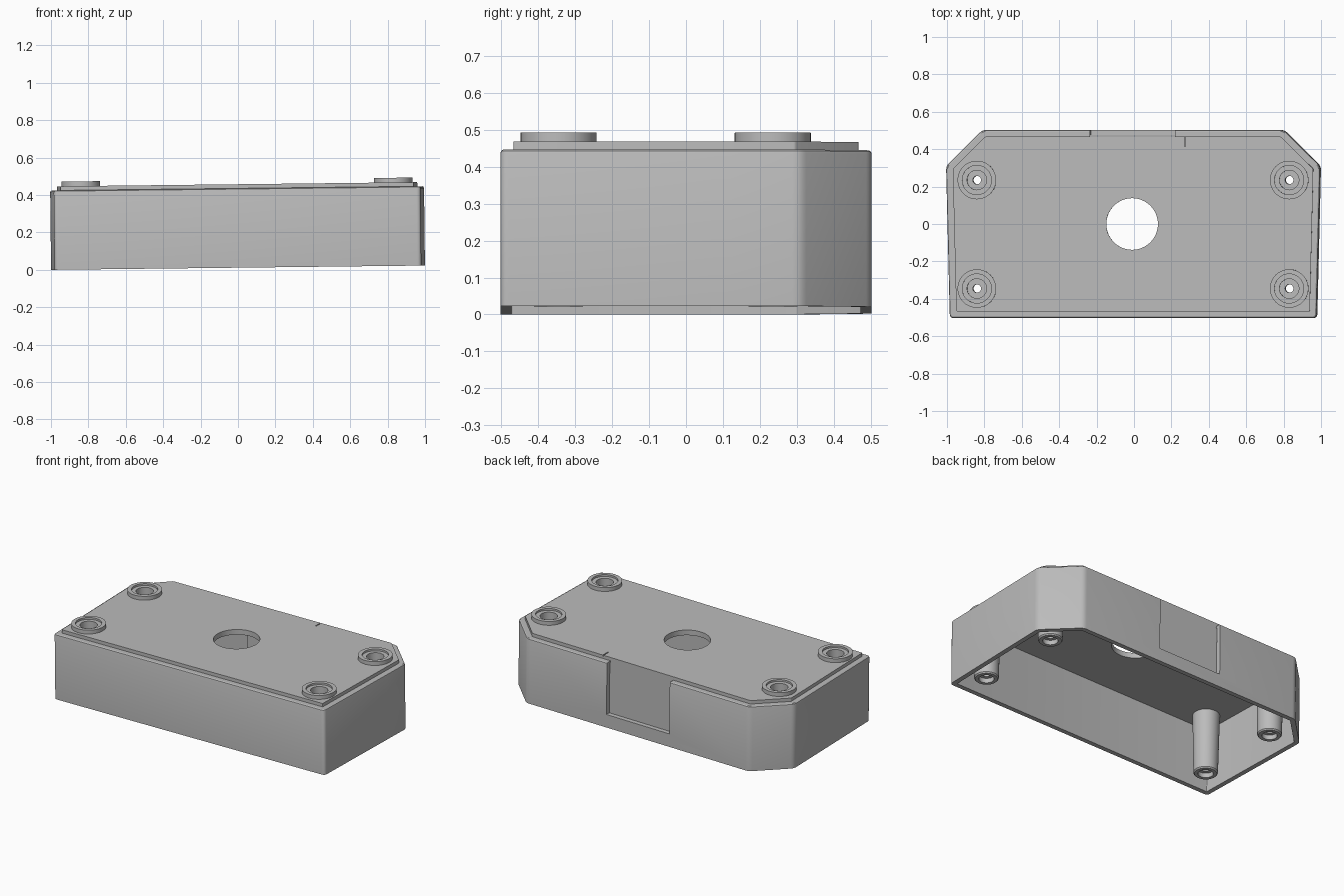
import bpy, bmesh, math
from mathutils import Matrix, Vector

cube = bpy.data.objects.get("Cube")
if cube:
    bpy.data.objects.remove(cube, do_unlink=True)

GREY = (0.5, 0.5, 0.5, 1.0)
mat = bpy.data.materials.new("plain grey")
mat.use_nodes = True
mat.diffuse_color = GREY
mat.node_tree.nodes["Principled BSDF"].inputs["Base Color"].default_value = GREY

# Housing outline: gently flared sides, chamfered back corners
HALF = [(0.98, -0.503), (0.995, 0.1), (1.0, 0.31), (0.805, 0.503)]
BASE = [Vector(p) for p in HALF] + [Vector((-x, y)) for x, y in reversed(HALF)]
SCREWS = [(x, y) for x in (-0.835, 0.835) for y in (-0.345, 0.235)]


def make(name, bm):
    bmesh.ops.recalc_face_normals(bm, faces=bm.faces)
    mesh = bpy.data.meshes.new(name)
    bm.to_mesh(mesh)
    bm.free()
    mesh.materials.append(mat)
    obj = bpy.data.objects.new(name, mesh)
    bpy.context.collection.objects.link(obj)
    return obj


def outline(inset):
    """Inset the outline with mitred corners, then round each corner."""
    n, pts = len(BASE), []
    for i, p in enumerate(BASE):
        a = (p - BASE[i - 1]).normalized()
        b = (BASE[(i + 1) % n] - p).normalized()
        na, nb = Vector((-a.y, a.x)), Vector((-b.y, b.x))
        pts.append((p + (na + nb) * inset / (1 + na.dot(nb)), a, b))
    r = max(0.005, 0.022 - inset)
    ring = []
    for p, a, b in pts:
        p0, p1 = p - a * r, p + b * r
        for t in (0, 0.25, 0.5, 0.75, 1):
            ring.append(p0 * (1 - t) ** 2 + p * 2 * t * (1 - t) + p1 * t * t)
    return ring


def loft(name, levels):
    bm = bmesh.new()
    rings = [[bm.verts.new((p.x, p.y, z)) for p in outline(d)] for d, z in levels]
    for lo, hi in zip(rings, rings[1:]):
        for i in range(len(lo)):
            bm.faces.new((lo[i - 1], lo[i], hi[i], hi[i - 1]))
    bm.faces.new(rings[0])
    bm.faces.new(rings[-1])
    return make(name, bm)


def lathe(name, profile, x, y, n=40):
    """Closed (radius, height) loop turned around a vertical axis."""
    bm = bmesh.new()
    rings = [[bm.verts.new((x + r * math.cos(math.tau * k / n),
                            y + r * math.sin(math.tau * k / n), z))
              for k in range(n)] for r, z in profile]
    for j, ring in enumerate(rings):
        for k in range(n):
            bm.faces.new((ring[k - 1], ring[k], rings[j - 1][k], rings[j - 1][k - 1]))
    return make(name, bm)


def box(name, lo, hi):
    bm = bmesh.new()
    size = [b - a for a, b in zip(lo, hi)]
    mid = [(a + b) / 2 for a, b in zip(lo, hi)]
    bmesh.ops.create_cube(bm, size=1, matrix=Matrix.Translation(mid) @ Matrix.Diagonal(size + [1]))
    return make(name, bm)


def cylinder(name, x, y, r, n):
    bm = bmesh.new()
    bmesh.ops.create_cone(bm, cap_ends=True, segments=n, radius1=r, radius2=r, depth=0.4,
                          matrix=Matrix.Translation((x, y, 0.45)))
    return make(name, bm)


def cut(obj, cutter):
    cutter.hide_render = True
    mod = obj.modifiers.new("cut", 'BOOLEAN')
    mod.operation, mod.solver, mod.object = 'DIFFERENCE', 'EXACT', cutter
    bpy.context.view_layer.objects.active = obj
    bpy.ops.object.modifier_apply(modifier=mod.name)
    bpy.data.objects.remove(cutter, do_unlink=True)


# Open-bottomed housing with a raised top plate
housing = loft("housing", [(0.03, 0.412), (0.03, 0), (0, 0), (0, 0.414), (0.002, 0.42),
                           (0.008, 0.424), (0.036, 0.424), (0.036, 0.446)])
cut(housing, cylinder("centre_hole_cutter", -0.005, 0, 0.138, 64))
for x, y in SCREWS:
    cut(housing, cylinder("post_hole_cutter", x, y, 0.078, 40))
cut(housing, box("notch_cutter", (-0.23, 0.467, 0.085), (0.225, 0.6, 0.6)))
cut(housing, box("slit_cutter", (0.275, 0.415, 0.436), (0.281, 0.48, 0.5)))

# Recessed panel closing the notch from inside
parts = [housing, box("notch_panel", (-0.24, 0.44, 0.07), (0.235, 0.467, 0.4125))]

# Screw posts: stepped collar above, tapered hollow post below
POST = [(0.103, 0.44), (0.103, 0.471), (0.078, 0.471), (0.078, 0.459), (0.052, 0.459),
        (0.052, 0.4), (0.022, 0.4), (0.022, 0.05), (0.045, 0.05), (0.045, 0.02),
        (0.066, 0.02), (0.072, 0.028), (0.08, 0.4), (0.08, 0.44)]
for i, (x, y) in enumerate(SCREWS):
    parts.append(lathe(f"screw_post_{i + 1}", POST, x, y))

# Slight sideways tilt, lowest edge on the ground
tilt = Matrix.Rotation(-0.0115, 4, 'Y')
for obj in parts:
    obj.data.transform(tilt)
low = min(v.co.z for v in housing.data.vertices)
for obj in parts:
    obj.data.transform(Matrix.Translation((0, 0, -low)))
    bpy.ops.object.select_all(action='DESELECT')
    obj.select_set(True)
    bpy.context.view_layer.objects.active = obj
    bpy.ops.object.shade_smooth_by_angle(angle=math.radians(30))
